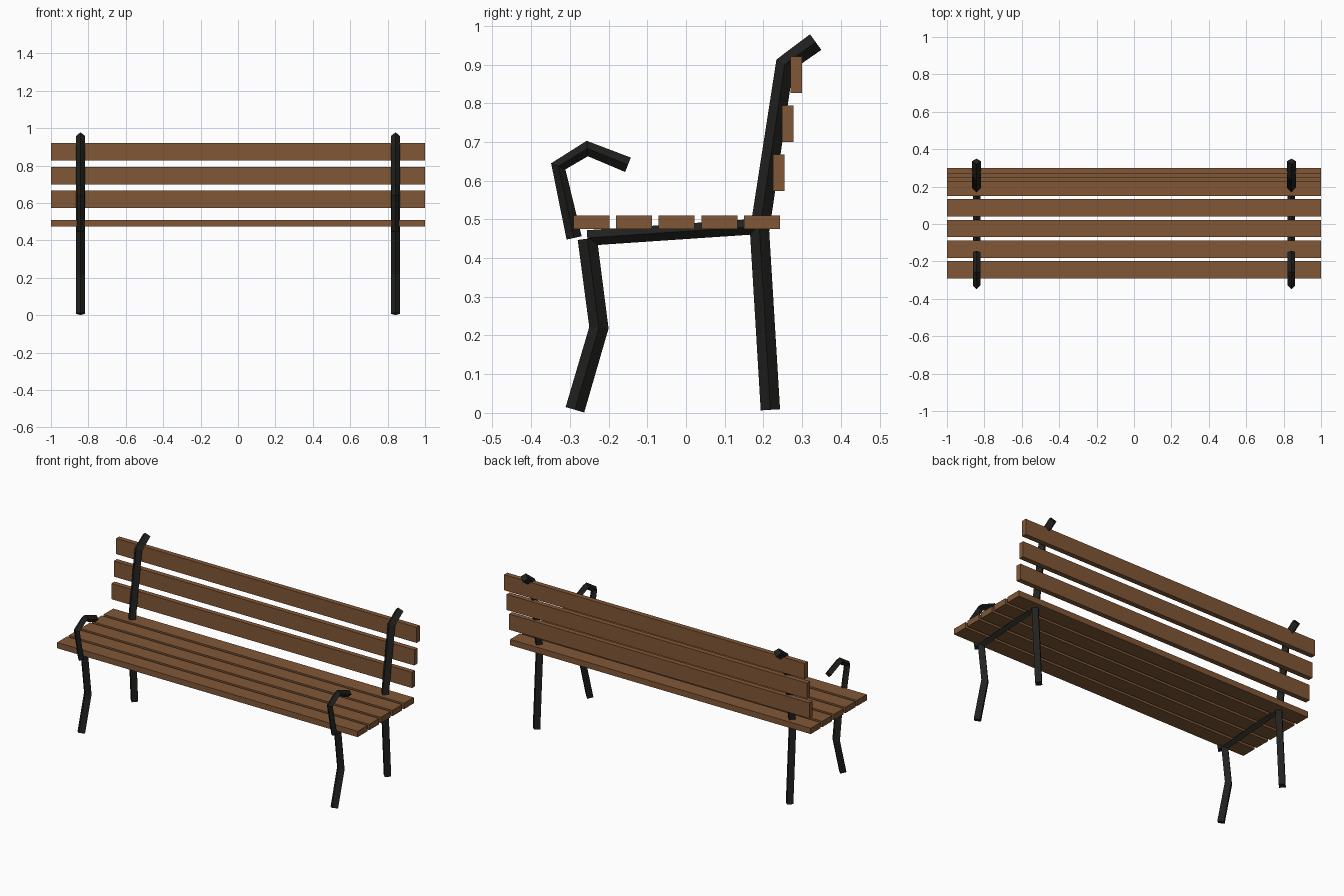
import bpy

if "Cube" in bpy.data.objects:
    bpy.data.objects.remove(bpy.data.objects["Cube"])


def material(name, color):
    m = bpy.data.materials.new(name)
    m.diffuse_color = (*color, 1)
    m.use_nodes = True
    m.node_tree.nodes["Principled BSDF"].inputs["Base Color"].default_value = m.diffuse_color
    return m


WOOD = material("wood", (0.22, 0.095, 0.038))
IRON = material("iron", (0.015, 0.015, 0.014))


def slat(name, y, z, depth, height):
    bpy.ops.mesh.primitive_cube_add(size=1, location=(0, y, z))
    ob = bpy.context.object
    ob.name = name
    ob.scale = (2, depth, height)
    ob.data.materials.append(WOOD)


def bar(name, x, path, radius):
    # four-sided bar swept along a path in the y-z plane
    cu = bpy.data.curves.new(name, 'CURVE')
    cu.dimensions = '3D'
    cu.bevel_depth = radius
    cu.bevel_resolution = 0
    cu.use_fill_caps = True
    sp = cu.splines.new('POLY')
    sp.points.add(len(path) - 1)
    for p, (y, z) in zip(sp.points, path):
        p.co = (x, y, z, 1)
    sp.use_smooth = False
    cu.materials.append(IRON)
    ob = bpy.data.objects.new(name, cu)
    bpy.context.collection.objects.link(ob)


# seat slats
for i in range(5):
    slat(f"seat_slat_{i + 1}", -0.244 + 0.11 * i, 0.492, 0.093, 0.035)

# backrest slats, each a little further back
for i in range(3):
    slat(f"back_slat_{i + 1}", 0.24 + 0.0225 * i, 0.62 + 0.127 * i, 0.03, 0.094)

# iron frames on both sides
for side, x in (("left", -0.842), ("right", 0.842)):
    bar(f"front_leg_{side}", x,
        [(-0.287, 0.008), (-0.225, 0.22), (-0.255, 0.45)], 0.025)
    bar(f"back_leg_{side}", x,
        [(0.218, 0.008), (0.19, 0.47), (0.255, 0.9), (0.335, 0.958)], 0.025)
    bar(f"seat_rail_{side}", x, [(-0.255, 0.452), (0.19, 0.482)], 0.02)
    bar(f"armrest_{side}", x,
        [(-0.289, 0.452), (-0.33, 0.637), (-0.255, 0.683), (-0.15, 0.641)], 0.02)
